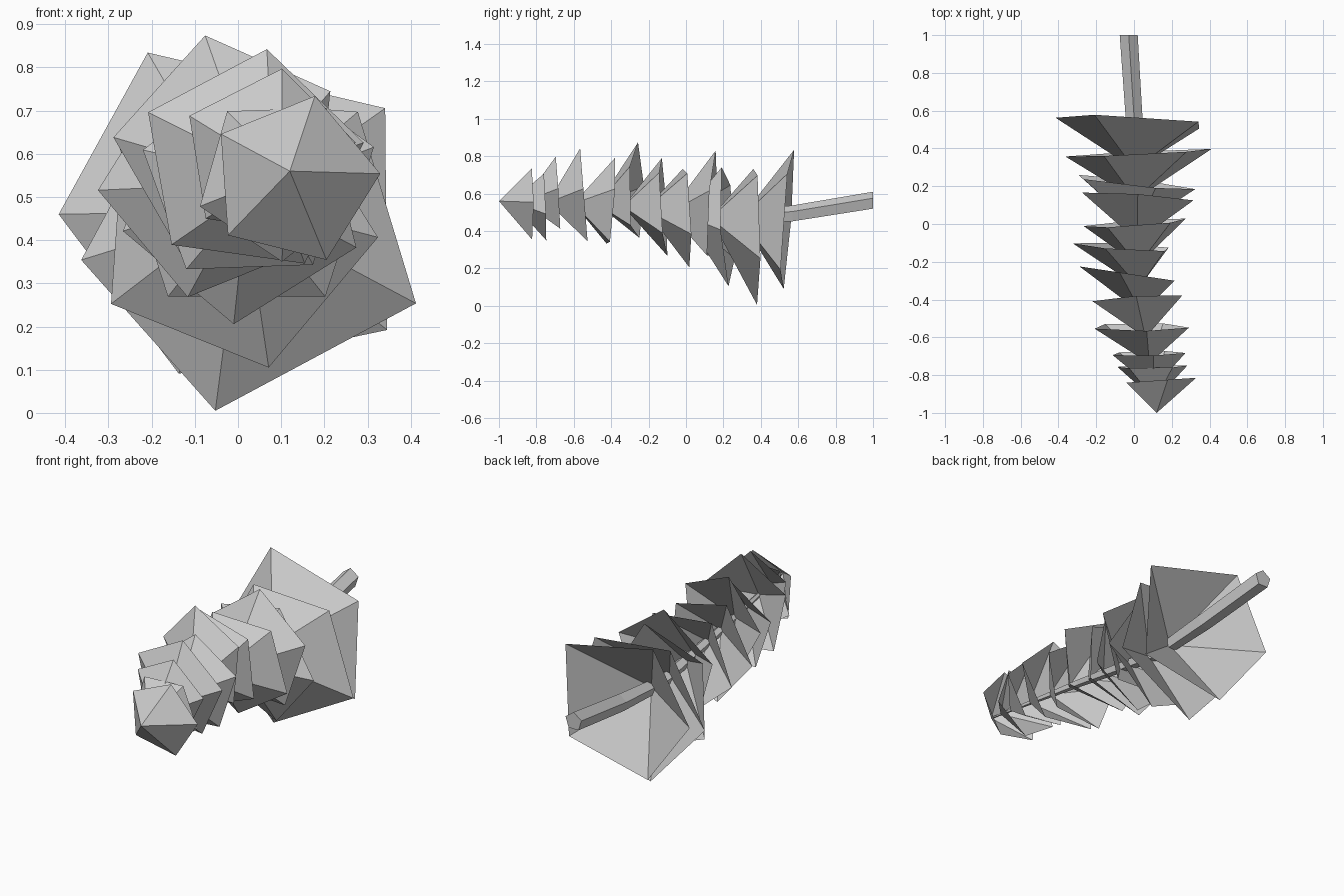
import bpy
from math import sin, cos, pi, radians
from mathutils import Vector

if "Cube" in bpy.data.objects:
    bpy.data.objects.remove(bpy.data.objects["Cube"])


def make_object(name, verts, faces):
    mesh = bpy.data.meshes.new(name)
    mesh.from_pydata(verts, [], faces)
    mesh.update()
    obj = bpy.data.objects.new(name, mesh)
    bpy.context.collection.objects.link(obj)
    return obj


# Gently bent trunk path from cut end to tip: x, y, z, radius
PATH = [(-.028, 1.0, .56, .05), (0, .57, .49, .047), (.005, .2, .46, .036),
        (.03, -.4, .54, .022), (.12, -.99, .56, .005)]


def trunk_point(y):
    for a, b in zip(PATH, PATH[1:]):
        if y >= b[1]:
            break
    t = (y - a[1]) / (b[1] - a[1])
    return Vector((a[0] + t * (b[0] - a[0]), y, a[2] + t * (b[2] - a[2])))


# Five-sided tapered trunk
verts, faces = [], []
for x, y, z, r in PATH:
    for k in range(5):
        a = pi / 2 + k * 2 * pi / 5
        verts.append((x + r * cos(a), y, z + r * sin(a)))
for i in range(len(PATH) - 1):
    for k in range(5):
        n = (k + 1) % 5
        faces.append((i * 5 + k, i * 5 + n, i * 5 + 5 + n, i * 5 + 5 + k))
faces += [(4, 3, 2, 1, 0), tuple(range(len(verts) - 5, len(verts)))]
make_object("trunk", verts, faces)

# Foliage tiers: rim centre x, y, z, radius, first corner angle, tilt along x, tilt along z
TIERS = [
    (.13, -.828, .54, .20, 4, .07, .0),
    (.095, -.755, .545, .195, 56, .02, -.04),
    (.07, -.685, .595, .205, 9, .02, -.06),
    (.03, -.545, .58, .265, 10, .0, -.08),
    (.02, -.400, .54, .25, 20, .06, .08),
    (-.02, -.265, .61, .27, 30, -.15, .0),
    (-.05, -.120, .535, .275, 40, -.06, -.06),
    (.01, .005, .49, .285, 50, .07, -.05),
    (.02, .140, .52, .31, 18, -.07, .06),
    (-.01, .220, .43, .335, 68, -.11, -.05),
    (.01, .375, .40, .40, 48, .05, -.02),
    (-.01, .542, .46, .42, 36, -.05, .07),
]

# Uneven corners of the two widest tiers: angle shift and radius factor per corner
UNEVEN = {
    10: [(0, 1), (-3, .93), (-5, .94), (-3, 1.0), (4, 1.07)],
    11: [(-1, 1.02), (10, 1.01), (0, .965), (-1, .93), (-1, 1.06)],
}

# Open five-sided cones, points toward the tip
for i, (cx, cy, cz, r, ang, sx, sz) in enumerate(TIERS):
    h = .172 + .08 * i / 11
    tip = Vector((.12, -1, .56)) if i == 0 else trunk_point(cy - h)
    verts = [tip]
    for k in range(5):
        shift, scale = UNEVEN.get(i, [(0, 1)] * 5)[k]
        a = radians(ang + 72 * k + shift)
        dx, dz = r * scale * cos(a), r * scale * sin(a)
        verts.append(Vector((cx + dx, cy + sx * dx + sz * dz, max(cz + dz, 0))))
    faces = [(0, (k + 1) % 5 + 1, k + 1) for k in range(5)]
    make_object("foliage_tier_%d" % (i + 1), verts, faces)
